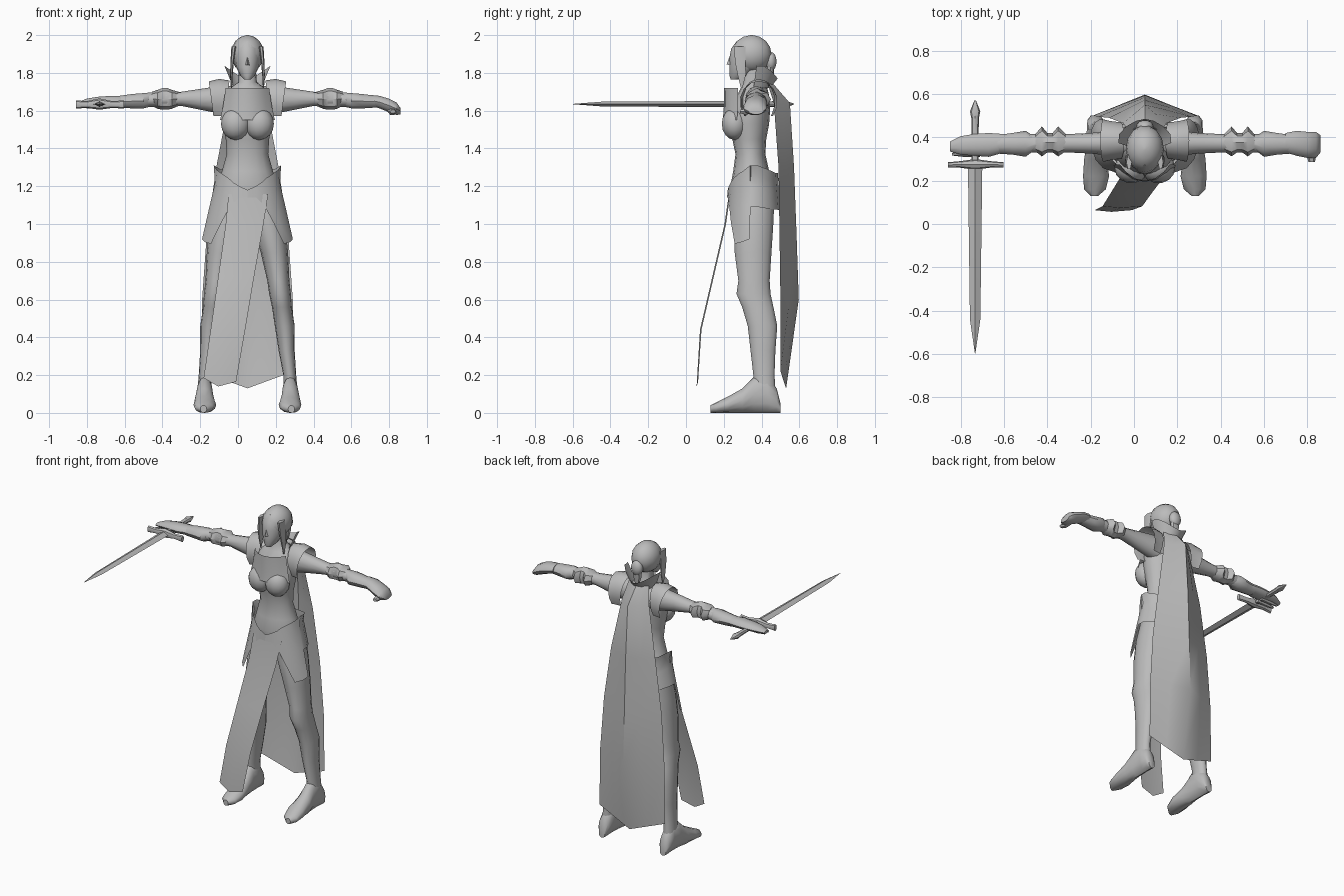
import bpy, bmesh, math
from mathutils import Vector

CX = 0.05  # body centre line; part x values are relative to it
grey = bpy.data.materials.new("plain_grey")
grey.diffuse_color = (0.5, 0.5, 0.5, 1)


def make(name, verts, faces, side=1, closed=True):
    me = bpy.data.meshes.new(name)
    me.from_pydata([(CX + side * x, y, z) for x, y, z in verts], [], faces)
    bm = bmesh.new()
    bm.from_mesh(me)
    if closed:
        bmesh.ops.recalc_face_normals(bm, faces=bm.faces)
    elif side < 0:
        bmesh.ops.reverse_faces(bm, faces=bm.faces)
    bm.to_mesh(me)
    bm.free()
    me.materials.append(grey)
    ob = bpy.data.objects.new(name, me)
    bpy.context.collection.objects.link(ob)
    return ob


def loft(name, axis, rings, n=12, side=1):
    """Closed tube; each ring is (t, a0, a1, b0, b1) extents across the axis."""
    verts, faces = [], []
    for t, a0, a1, b0, b1 in rings:
        for i in range(n):
            w = 2 * math.pi * i / n
            a = (a0 + a1) / 2 + (a1 - a0) / 2 * math.cos(w)
            b = (b0 + b1) / 2 + (b1 - b0) / 2 * math.sin(w)
            verts.append({"X": (t, a, b), "Y": (a, t, b), "Z": (a, b, t)}[axis])
    for r in range(len(rings) - 1):
        for i in range(n):
            j = (i + 1) % n
            faces.append((r * n + i, r * n + j, r * n + n + j, r * n + n + i))
    faces += [tuple(range(n)), tuple(range(len(verts) - n, len(verts)))]
    return make(name, verts, faces, side)


def upright(name, rings, n=16):
    return loft(name, "Z", [(z, -h, h, f, b) for z, h, f, b in rings], n)


def sheet(name, rows, side=1):
    m = len(rows[0])
    faces = [(r * m + i, r * m + i + 1, r * m + m + i + 1, r * m + m + i)
             for r in range(len(rows) - 1) for i in range(m - 1)]
    return make(name, [p for row in rows for p in row], faces, side, False)


def ball(name, c, r, side=1):
    rings = []
    for k in range(9):
        w = math.pi * (0.02 + 0.96 * k / 8)
        s = math.sin(w)
        rings.append((c[2] - r[2] * math.cos(w), c[0] - r[0] * s, c[0] + r[0] * s,
                      c[1] - r[1] * s, c[1] + r[1] * s))
    return loft(name, "Z", rings, 14, side)


# torso and neck
upright("torso", [(1.02, .08, .29, .44), (1.10, .165, .25, .47), (1.2, .16, .235, .465),
                  (1.28, .135, .25, .44), (1.37, .11, .262, .42), (1.45, .115, .245, .425),
                  (1.53, .13, .23, .44), (1.6, .135, .23, .445), (1.68, .13, .27, .44),
                  (1.72, .09, .29, .43), (1.75, .05, .305, .415), (1.83, .044, .31, .41)])

# standing chest plate
rows = []
for z, h, y in ((1.55, .145, .195), (1.62, .13, .2), (1.72, .115, .2)):
    rows.append([(h * u, y + .075 * abs(u) ** 2.2, z) for u in (-1, -.75, -.4, 0, .4, .75, 1)])
sheet("chest_plate", rows)

# head, hair and nose
upright("head", [(1.765, .018, .237, .28), (1.785, .038, .23, .33), (1.83, .06, .23, .38),
                 (1.88, .07, .23, .42), (1.93, .07, .24, .43), (1.97, .045, .27, .4)])
ball("hair_cap", (0, .347, 1.9), (.088, .108, .1))
ball("hair_bun", (0, .45, 1.86), (.04, .03, .05))
loft("hair_tail", "Z", [(1.86, -.035, .035, .42, .47), (1.8, -.03, .03, .43, .465),
                        (1.74, -.01, .01, .44, .455)], 8)
make("nose", [(-.012, .234, 1.84), (.012, .234, 1.84), (0, .215, 1.845), (0, .232, 1.89)],
     [(0, 1, 2), (1, 3, 2), (3, 0, 2), (0, 3, 1)])

# flared collar behind the neck
low, high = [], []
for k in range(9):
    w = math.radians(-10 + 200 * k / 8)
    peak = abs(math.cos(w)) ** 2
    low.append((.075 * math.cos(w), .37 + .075 * math.sin(w), 1.72))
    high.append(((.09 + .035 * peak) * math.cos(w), .39 + .095 * math.sin(w), 1.77 + .07 * peak))
sheet("collar", [low, high])

# paired parts
for s, tag in ((1, "left"), (-1, "right")):
    ball(tag + "_bust", (.062, .258, 1.53), (.078, .07, .085), s)
    loft(tag + "_hair_lock", "Z", [(1.94, .06, .085, .25, .32), (1.86, .072, .09, .255, .32),
                                   (1.79, .078, .092, .27, .32), (1.72, .082, .088, .29, .3)], 6, s)
    loft(tag + "_leg", "Z", [
        (.12, .19, .265, .36, .475), (.2, .19, .258, .355, .47), (.33, .165, .25, .34, .475),
        (.46, .145, .25, .325, .485), (.56, .13, .235, .295, .465), (.63, .115, .23, .265, .45),
        (.7, .105, .222, .275, .445), (.85, .07, .215, .255, .455), (1.0, .02, .2, .25, .465),
        (1.12, .01, .175, .26, .47)], 14, s)
    loft(tag + "_foot", "Y", [
        (.13, .215, .25, 0, .04), (.16, .18, .28, 0, .055), (.22, .165, .285, 0, .085),
        (.3, .175, .28, 0, .13), (.36, .182, .27, 0, .19), (.43, .185, .268, 0, .2),
        (.48, .19, .265, 0, .13), (.5, .205, .25, 0, .05)], 12, s)
    loft(tag + "_arm", "X", [
        (.07, .31, .44, 1.57, 1.73), (.15, .315, .43, 1.585, 1.73), (.25, .325, .42, 1.605, 1.715),
        (.35, .33, .415, 1.625, 1.70), (.45, .33, .415, 1.62, 1.70), (.55, .33, .415, 1.62, 1.69),
        (.66, .335, .41, 1.62, 1.67)], 12, s)
    # elbow guard with two pinched flares
    loft(tag + "_elbow_guard", "X", [
        (.365, .335, .415, 1.625, 1.7), (.40, .312, .45, 1.61, 1.71), (.425, .33, .42, 1.605, 1.72),
        (.45, .33, .42, 1.605, 1.72), (.475, .312, .45, 1.61, 1.71), (.505, .335, .415, 1.625, 1.7)], 8, s)
    loft(tag + "_bracer", "X", [
        (.49, .355, .39, 1.625, 1.7), (.55, .31, .43, 1.61, 1.695),
        (.61, .32, .42, 1.61, 1.69), (.68, .325, .41, 1.615, 1.68)], 10, s)
    # arched shoulder plate
    rows = []
    for x, dx, ry, top in ((.095, .03, .085, .11), (.15, .02, .092, .118), (.205, -.03, .1, .105)):
        row = []
        for k in range(11):
            w = math.radians(-40 + 260 * k / 10)
            row.append((x + dx * (1 - math.sin(w)) / 2, .385 + ry * math.cos(w),
                        1.65 + (top if math.sin(w) > 0 else .12) * math.sin(w)))
        rows.append(row)
    sheet(tag + "_shoulder_plate", rows, s)

    # skirt half: angle from the front, top height, hem height
    cols = [(0, 1.18, 1.14), (14, 1.2, 1.14), (26, 1.22, 1.1), (38, 1.245, 1.01), (52, 1.265, .895),
            (68, 1.285, .905), (82, 1.31, .92), (84, 1.31, 1.09), (100, 1.31, 1.09),
            (125, 1.29, 1.08), (155, 1.27, 1.075), (180, 1.27, 1.075)]
    rows = []
    for k in range(5):
        row = []
        for deg, top, hem in cols:
            w, z = math.radians(deg), top + (hem - top) * k / 4
            hx = .165 + .08 * min(1, max(0, (1.25 - z) / .34)) + .015 * max(0, (z - 1.25) / .06)
            ry = .13 + .03 * max(0, 1.25 - z) / .34
            row.append((hx * math.sin(w), .357 - ry * math.cos(w), z))
        rows.append(row)
    sheet(tag + "_skirt", rows, s)

# curled left hand
loft("left_hand", "X", [
    (.65, .33, .42, 1.625, 1.685), (.7, .315, .43, 1.61, 1.68), (.75, .305, .425, 1.59, 1.665),
    (.79, .305, .425, 1.575, 1.645), (.81, .33, .41, 1.58, 1.615)], 10)
loft("left_thumb", "Y", [(.285, .755, .785, 1.585, 1.605), (.32, .745, .79, 1.575, 1.615),
                         (.36, .73, .78, 1.59, 1.63)], 6)
# straight right hand
loft("right_hand", "X", [
    (.65, .33, .415, 1.62, 1.68), (.72, .31, .42, 1.62, 1.68), (.79, .315, .415, 1.62, 1.675),
    (.85, .32, .405, 1.625, 1.665), (.9, .335, .38, 1.625, 1.645)], 10, -1)
for k in range(2):
    y = .31 + .035 * k
    loft("right_finger_%d" % (k + 1), "X", [(.76, y, y + .03, 1.61, 1.64), (.84, y, y + .026, 1.61, 1.635),
                                           (.89, y + .006, y + .018, 1.615, 1.63)], 6, -1)

# sword pointing forward
SX, SZ = -.733 - CX, 1.635


def sword_part(name, rings, n):
    loft(name, "Y", [(y, SX - w, SX + w, SZ - h, SZ + h) for y, w, h in rings], n)


sword_part("blade", [(-.598, .001, .001), (-.44, .024, .013), (.26, .033, .016)], 4)
sword_part("grip", [(.26, .016, .014), (.42, .016, .014), (.5, .018, .016)], 8)
sword_part("pommel", [(.48, .016, .014), (.52, .024, .018), (.57, .004, .004)], 8)
loft("crossguard", "X", [
    (SX - .125, .26, .285, 1.61, 1.655), (SX - .07, .26, .29, 1.615, 1.65),
    (SX, .25, .3, 1.605, 1.665), (SX + .07, .26, .29, 1.615, 1.65),
    (SX + .13, .26, .285, 1.61, 1.655)], 8)

# cape with a centre ridge: height, half width, edge y, ridge y, ridge drop
rows = []
for z, h, edge, ridge, drop in ((1.75, .075, .43, .455, 0), (1.64, .1, .465, .55, 0),
                                (1.3, .165, .49, .572, 0), (.95, .215, .495, .585, 0),
                                (.6, .24, .5, .597, 0), (.22, .245, .5, .53, .09)):
    rows.append([(h * u, ridge + (edge - ridge) * abs(u), z - drop * (1 - abs(u)))
                 for u in (-1, -.5, 0, .5, 1)])
sheet("cape", rows)

# front cloth hanging to one side: height, left x, right x, y
rows = []
for z, x0, x1, y in ((1.16, -.1, .11, .235), (1.0, -.115, .085, .212), (.72, -.155, .035, .147),
                     (.44, -.195, -.012, .082), (.165, -.232, -.06, .064)):
    row = [Vector((x0 + (x1 - x0) * u, y - .008 * math.sin(math.pi * u), z)) for u in (0, .45, 1)]
    if z < .2:
        row[0].z += .02
        row[1].z -= .025
    rows.append(row)
sheet("front_cloth", rows)

# smooth shading with sharp creases
for ob in bpy.context.collection.objects:
    ob.select_set(True)
    bpy.context.view_layer.objects.active = ob
bpy.ops.object.shade_smooth_by_angle(angle=math.radians(40))
